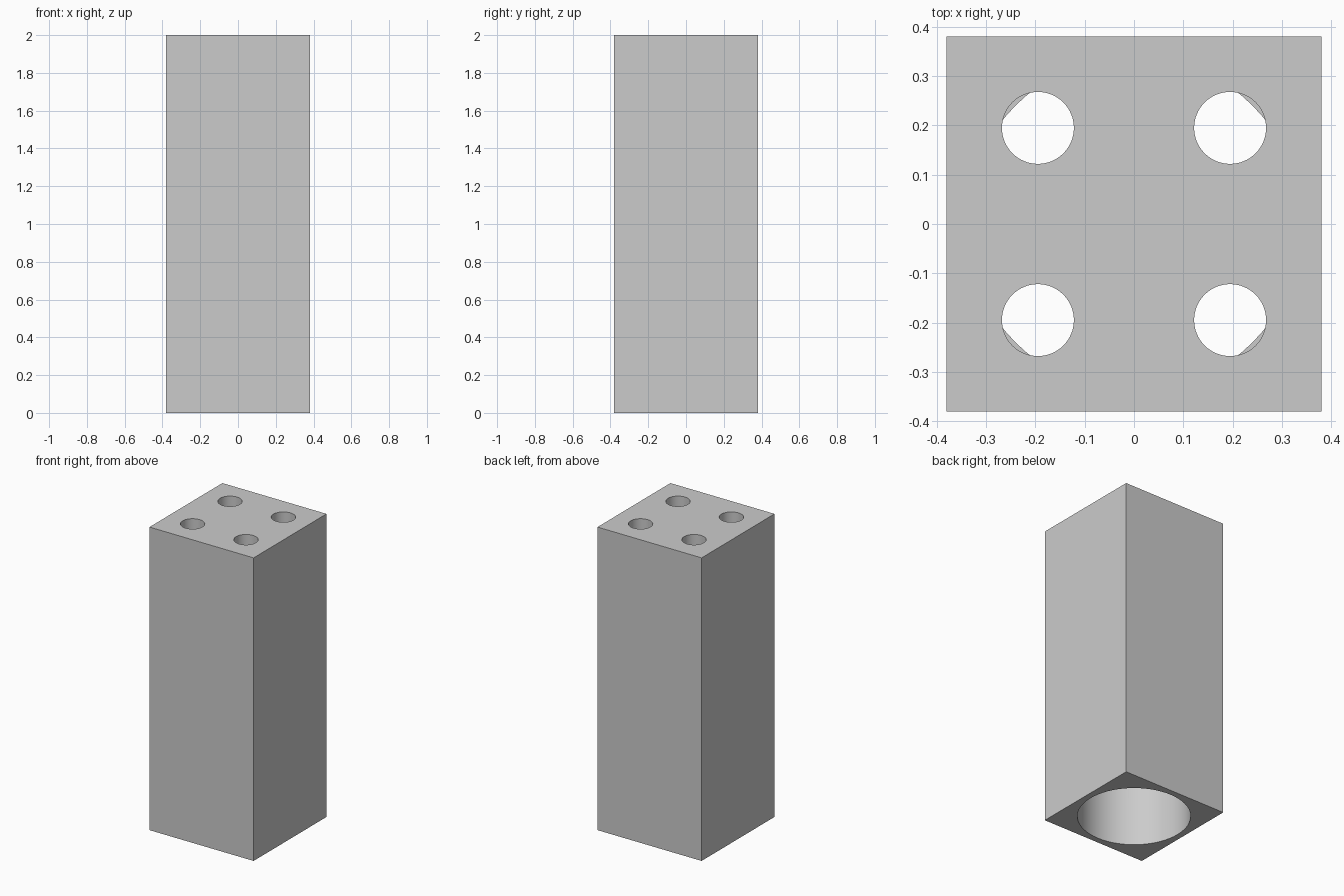
import bpy
import math

WIDTH, HEIGHT = 0.76, 2.0
BORE_RADIUS, CAP = 0.34, 0.2
HOLE_RADIUS, HOLE_OFFSET = 0.073, 0.195

if "Cube" in bpy.data.objects:
    bpy.data.objects.remove(bpy.data.objects["Cube"], do_unlink=True)

grey = bpy.data.materials.new("plain grey")
grey.use_nodes = True
colour = (0.6, 0.6, 0.6, 1)
grey.diffuse_color = colour
grey.node_tree.nodes["Principled BSDF"].inputs["Base Color"].default_value = colour

# Square post
bpy.ops.mesh.primitive_cube_add(size=1, location=(0, 0, HEIGHT / 2))
post = bpy.context.object
post.name = "square_post"
post.scale = (WIDTH, WIDTH, HEIGHT)
bpy.ops.object.transform_apply(location=True, rotation=False, scale=True)
post.data.materials.append(grey)


def drill(name, x, y, radius, bottom, top):
    """Cut a round vertical hole through the post."""
    bpy.ops.mesh.primitive_cylinder_add(
        vertices=64, radius=radius, depth=top - bottom,
        location=(x, y, (top + bottom) / 2))
    cutter = bpy.context.object
    cutter.name = name
    cutter.hide_render = True
    cutter.data.materials.append(grey)
    bpy.context.view_layer.objects.active = post
    cut = post.modifiers.new(name, "BOOLEAN")
    cut.operation = "DIFFERENCE"
    cut.solver = "EXACT"
    cut.object = cutter
    bpy.ops.object.modifier_apply(modifier=cut.name)
    bpy.data.objects.remove(cutter, do_unlink=True)


# Wide bore open at the bottom, closed by a thick cap
drill("bore_cutter", 0, 0, BORE_RADIUS, -0.1, HEIGHT - CAP)

# Four small holes through the cap into the bore
for x in (-HOLE_OFFSET, HOLE_OFFSET):
    for y in (-HOLE_OFFSET, HOLE_OFFSET):
        drill("hole_cutter", x, y, HOLE_RADIUS, HEIGHT - CAP - 0.01, HEIGHT + 0.1)

# Smooth round walls, crisp edges
bpy.ops.object.select_all(action="DESELECT")
post.select_set(True)
bpy.context.view_layer.objects.active = post
bpy.ops.object.shade_smooth_by_angle(angle=math.radians(30))
